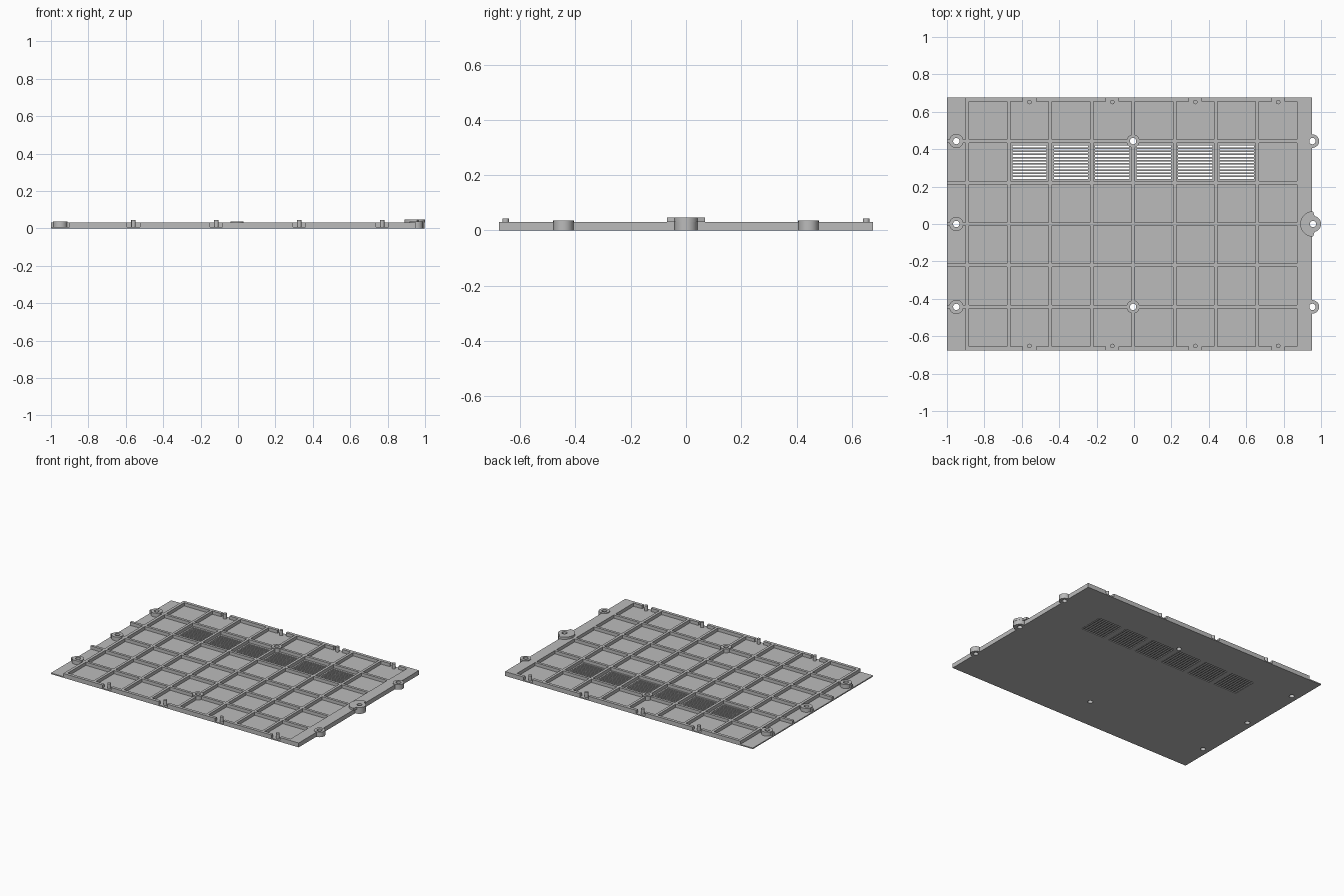
import bpy, bmesh, math

if "Cube" in bpy.data.objects:
    bpy.data.objects.remove(bpy.data.objects["Cube"])

GREY = bpy.data.materials.new("panel_grey")
GREY.diffuse_color = (0.5, 0.5, 0.5, 1)
GREY.use_nodes = True
GREY.node_tree.nodes["Principled BSDF"].inputs["Base Color"].default_value = GREY.diffuse_color

FLOOR, TOP = 0.008, 0.031          # floor thickness, rib height
X0, X1, Y = -1.0, 0.952, 0.677     # panel outline
PITCH, CELL = 0.2216, 0.203        # rib grid
CX, CY = -0.882, -0.6555           # first pocket corner
ROW = 2 * PITCH                    # screw row distance from the middle


def finish(bm, name, smooth=False):
    bmesh.ops.recalc_face_normals(bm, faces=bm.faces)
    me = bpy.data.meshes.new(name)
    bm.to_mesh(me)
    bm.free()
    me.materials.append(GREY)
    ob = bpy.data.objects.new(name, me)
    bpy.context.collection.objects.link(ob)
    if smooth:
        bpy.ops.object.select_all(action='DESELECT')
        bpy.context.view_layer.objects.active = ob
        ob.select_set(True)
        bpy.ops.object.shade_smooth_by_angle(angle=math.radians(35))
    return ob


def add_box(bm, x0, x1, y0, y1, z0, z1):
    vs = bmesh.ops.create_cube(bm, size=1)["verts"]
    for v in vs:
        v.co.x = x1 if v.co.x > 0 else x0
        v.co.y = y1 if v.co.y > 0 else y0
        v.co.z = z1 if v.co.z > 0 else z0


def add_cyl(bm, x, y, r, z0, z1, n=32):
    vs = bmesh.ops.create_cone(bm, cap_ends=True, segments=n, radius1=r,
                               radius2=r, depth=z1 - z0)["verts"]
    bmesh.ops.translate(bm, verts=vs, vec=(x, y, (z0 + z1) / 2))


def ring(name, x, y, outline, hole, z0, z1):
    """Upright tube; outline is a list of (angle, radius)."""
    bm = bmesh.new()
    loops = []
    for inner, z in ((0, z0), (0, z1), (1, z1), (1, z0)):
        loops.append([bm.verts.new((x + (hole if inner else r) * math.cos(a),
                                    y + (hole if inner else r) * math.sin(a), z))
                      for a, r in outline])
    n = len(outline)
    for k in range(4):
        a, b = loops[k], loops[(k + 1) % 4]
        for i in range(n):
            j = (i + 1) % n
            bm.faces.new((a[i], a[j], b[j], b[i]))
    bmesh.ops.remove_doubles(bm, verts=bm.verts, dist=1e-6)
    return finish(bm, name, True)


def circle(r, n=32):
    return [(2 * math.pi * i / n, r) for i in range(n)]


def cut(ob, bm, name):
    """Subtract a cutter mesh and bake the result."""
    cutter = finish(bm, name)
    cutter.hide_render = True
    mod = ob.modifiers.new(name, 'BOOLEAN')
    mod.operation, mod.solver, mod.object = 'DIFFERENCE', 'EXACT', cutter
    bpy.context.view_layer.update()
    dg = bpy.context.evaluated_depsgraph_get()
    me = bpy.data.meshes.new_from_object(ob.evaluated_get(dg))
    ob.modifiers.clear()
    ob.data = me
    bpy.data.objects.remove(cutter)


# panel block
bm = bmesh.new()
add_box(bm, X0, X1, -Y, Y, 0, TOP)
panel = finish(bm, "ribbed_panel")

# square pockets between the ribs, and the low left margin
bm = bmesh.new()
for j in range(6):
    y0 = CY + j * PITCH
    for i in range(8):
        x0 = CX + i * PITCH
        add_box(bm, x0, x0 + CELL, y0, y0 + CELL, FLOOR, 0.1)
    lo = -0.8 if j == 0 else y0
    hi = 0.8 if j == 5 else y0 + CELL
    add_box(bm, -1.1, -0.902, lo, hi, FLOOR, 0.1)
cut(panel, bm, "pocket_cutter")

# notches in the long walls around the pins
PINS = [CX + CELL / 2 + PITCH * (1 + 2 * k) for k in range(4)]
bm = bmesh.new()
for x in PINS:
    for s in (-1, 1):
        ya, yb = sorted((s * 0.64, s * 0.75))
        add_box(bm, x - 0.034, x + 0.034, ya, yb, FLOOR, 0.1)
cut(panel, bm, "notch_cutter")

# ventilation slots in six pockets
bm = bmesh.new()
for i in range(1, 7):
    x0 = CX + i * PITCH + 0.01
    for k in range(11):
        y = 0.246 + k * 0.0168
        add_box(bm, x0, x0 + CELL - 0.02, y - 0.0045, y + 0.0045, -0.1, 0.1)
cut(panel, bm, "vent_cutter")

# screw bosses: x, y, radius
BOSSES = [(-0.95, y, 0.038) for y in (-ROW, 0, ROW)]
BOSSES += [(-0.005, y, 0.035) for y in (-ROW, ROW)]
BOSSES += [(0.954, y, 0.036) for y in (-ROW, ROW)] + [(0.957, 0, 0.041)]
bm = bmesh.new()
for x, y, r in BOSSES:
    add_cyl(bm, x, y, r, -0.1, 0.1)
cut(panel, bm, "boss_cutter")
for x, y, r in BOSSES:
    ring("screw_boss", x, y, circle(r), 0.017, 0, 0.036)

# wide half-round flange on the middle right boss
half = [(math.pi * (0.5 + i / 20), 0.068) for i in range(21)]
small = [(math.pi * (-0.5 + i / 16), 0.043) for i in range(17)]
bm_outline = half + [(a + 2 * math.pi, r) for a, r in small[1:-1]]
ring("boss_flange", 0.957, 0, bm_outline, 0.017, TOP, 0.047)

# locating pins
for x in PINS:
    for s in (-1, 1):
        bm = bmesh.new()
        add_cyl(bm, x, s * 0.652, 0.012, FLOOR - 0.002, 0.044, 16)
        finish(bm, "locating_pin", True)
